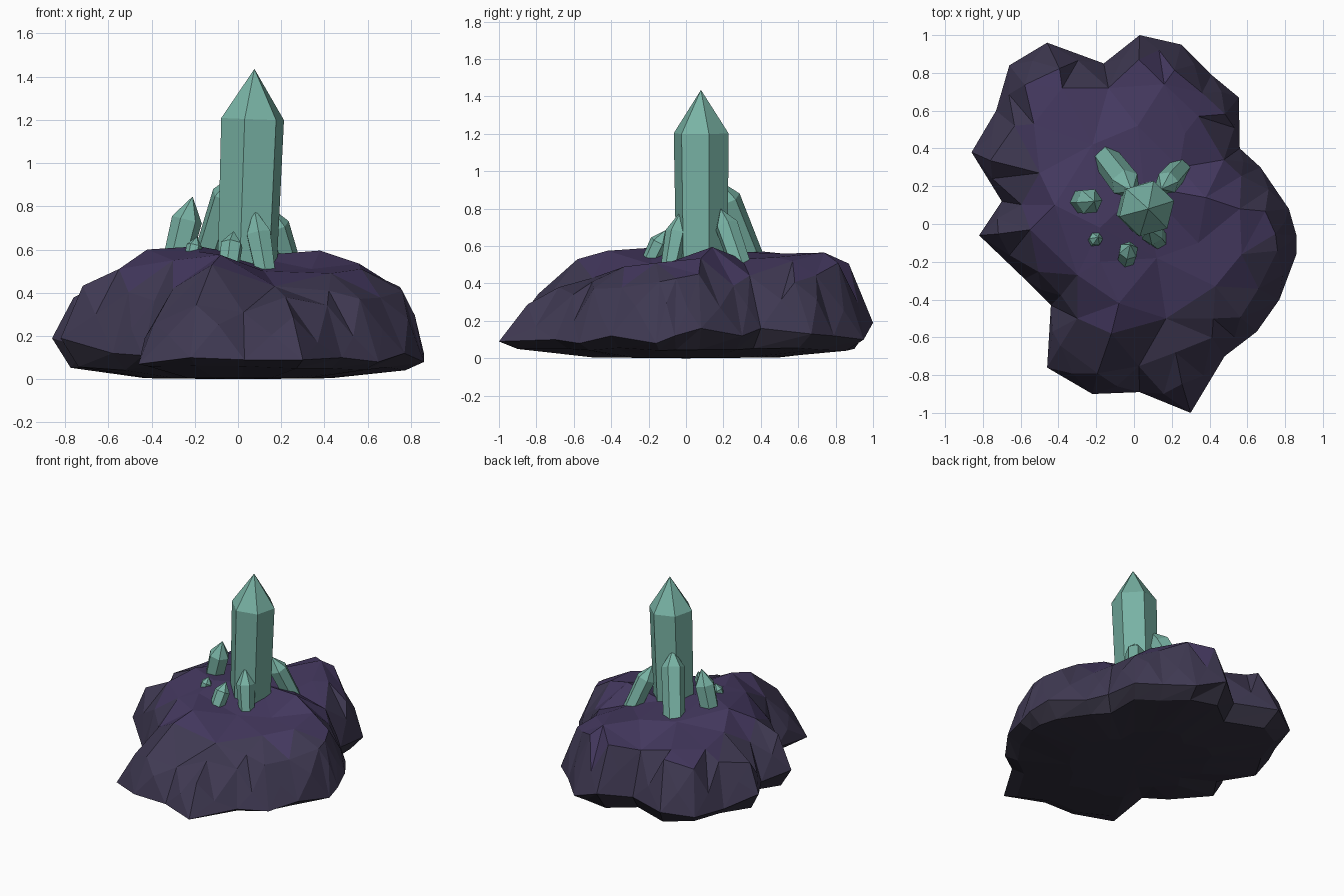
import bpy, bmesh, math, random
from mathutils import Vector
from mathutils.geometry import delaunay_2d_cdt

if "Cube" in bpy.data.objects:
    bpy.data.objects.remove(bpy.data.objects["Cube"])

random.seed(7)


def material(name, rgb):
    m = bpy.data.materials.new(name)
    m.diffuse_color = (*rgb, 1)
    m.use_nodes = True
    m.node_tree.nodes["Principled BSDF"].inputs["Base Color"].default_value = m.diffuse_color
    return m


def add_object(name, bm, mats):
    me = bpy.data.meshes.new(name)
    bmesh.ops.recalc_face_normals(bm, faces=bm.faces)
    bm.to_mesh(me)
    bm.free()
    for m in mats:
        me.materials.append(m)
    ob = bpy.data.objects.new(name, me)
    bpy.context.collection.objects.link(ob)
    return ob


ROCK_TOP = material("rock_top", (0.058, 0.040, 0.115))
ROCK_SIDE = material("rock_side", (0.050, 0.041, 0.085))
ROCK_UNDER = material("rock_under", (0.034, 0.030, 0.050))
CRYSTAL = material("crystal", (0.19, 0.45, 0.375))

# rock rim: widest outline seen from above, with height
RIM = [(.86, -.06, .12), (.82, .08, .16), (.67, .30, .12), (.56, .40, .16), (.555, .67, .13),
       (.41, .79, .12), (.25, .95, .10), (.03, 1.0, .19), (-.16, .85, .16), (-.46, .96, .17),
       (-.66, .84, .14), (-.73, .60, .13), (-.86, .38, .19), (-.70, .12, .14), (-.82, -.06, .19),
       (-.58, -.29, .12), (-.44, -.43, .11), (-.46, -.76, .07), (-.22, -.90, .10),
       (.03, -.89, .09), (.30, -1.0, .09), (.48, -.70, .10), (.65, -.57, .08),
       (.77, -.40, .12), (.86, -.16, .08)]
# height of the shoulder inside each rim point
SHOULDER = [.44, .45, .40, .45, .41, .45, .50, .51, .46, .49, .43, .41, .39,
            .40, .43, .40, .35, .25, .35, .31, .28, .33, .36, .38, .42]
# rock crown: main peaks and hollows of the upper surface
CROWN = [(-.38, .72, .52), (.16, .74, .565), (.27, .48, .54), (.02, .52, .56), (-.50, .27, .51),
         (-.42, .10, .60), (-.18, -.02, .615), (-.18, -.20, .59), (.12, -.18, .50),
         (.38, .14, .595), (.56, .08, .535), (.43, -.33, .49), (.17, -.50, .43),
         (-.08, -.42, .575), (-.12, -.58, .53), (-.30, -.27, .55), (-.55, -.03, .51),
         (.22, -.68, .38), (.57, -.16, .51), (.05, .2, .57), (-.22, .42, .57),
         (-.53, .53, .49), (.34, .57, .52), (.24, .30, .53), (.34, -.10, .51),
         (-.30, -.50, .42), (.42, -.50, .41)]

n = len(RIM)
rim = [Vector(p) for p in RIM]


def jit(a):
    return random.uniform(-a, a)


def scaled(p, s, z):
    return Vector((p.x * s, p.y * s, z))


wall_low, wall_high = [], []
for i, p in enumerate(rim):
    q, j = rim[(i + 1) % n], (i + 1) % n
    z = (p.z + q.z) / 2 * .5 + (SHOULDER[i] + SHOULDER[j]) / 2 * .5
    wall_low.append(scaled((p + q) / 2, .955 + jit(.015), z + jit(.04)))
    wall_high.append(scaled(p, .865 + jit(.02), SHOULDER[i] + jit(.015)))

# upper surface: triangulated from rim, two wall bands and crown
pts = rim + wall_low + wall_high + [Vector(p) for p in CROWN]
flat, _, tris, orig, _, _ = delaunay_2d_cdt(
    [p.xy for p in pts], [(i, (i + 1) % n) for i in range(n)], [], 1, 1e-5)
bm = bmesh.new()
by_index = {}
verts = []
for i, co in enumerate(flat):
    z = pts[orig[i][0]].z if orig[i] else .15
    v = bm.verts.new((co.x, co.y, z))
    verts.append(v)
    for o in orig[i]:
        by_index[o] = v
for t in tris:
    f = bm.faces.new([verts[k] for k in t])
    f.material_index = 0 if f.calc_center_median().z > .45 else 1

# underside: two shrinking rings closed by a fan
outer = [by_index[i] for i in range(n)]
for s, z in ((.9, .045), (.5, .005)):
    inner = [bm.verts.new(scaled(p, s, z + random.uniform(-.005, .02) * (s > .6))) for p in rim]
    for i in range(n):
        j = (i + 1) % n
        for tri in ((outer[i], outer[j], inner[i]), (outer[j], inner[j], inner[i])):
            bm.faces.new(tri).material_index = 2
    outer = inner
hub = bm.verts.new((0, 0, 0))
for i in range(n):
    bm.faces.new((outer[i], outer[(i + 1) % n], hub)).material_index = 2
add_object("rock_base", bm, [ROCK_TOP, ROCK_SIDE, ROCK_UNDER])


# six-sided pointed crystal from base to tip
def crystal(name, base, tip, r, cap, phase=16, taper=.9):
    base, tip = Vector(base), Vector(tip)
    axis = (tip - base).normalized()
    rot = Vector((0, 0, 1)).rotation_difference(axis)
    bm = bmesh.new()

    def ring(c, rad):
        return [bm.verts.new(c + rot @ Vector((rad * math.cos(a), rad * math.sin(a), 0)))
                for a in (math.radians(phase + 60 * k) for k in range(6))]

    lo, hi = ring(base - axis * .06, r * taper), ring(tip - axis * cap, r)
    top = bm.verts.new(tip)
    bm.faces.new(lo)
    for i in range(6):
        j = (i + 1) % 6
        bm.faces.new((lo[i], lo[j], hi[j], hi[i]))
        bm.faces.new((hi[i], hi[j], top))
    add_object(name, bm, [CRYSTAL])


crystal("main_crystal", (.04, .085, .45), (.076, .08, 1.435), .151, .232, 16, .93)
crystal("back_left_crystal", (-.15, .35, .52), (-.01, .17, .955), .08, .12, 40)
crystal("back_right_crystal", (.24, .29, .50), (.145, .185, .80), .065, .10, 10)
crystal("front_crystal", (.13, -.085, .48), (.075, -.025, .79), .063, .12, 30, .75)
crystal("left_crystal", (-.28, .12, .56), (-.21, .12, .845), .071, .11, 5)
crystal("small_front_crystal", (-.04, -.18, .54), (-.02, -.11, .685), .053, .07, 20)
crystal("tiny_crystal", (-.215, -.09, .56), (-.19, -.07, .66), .037, .045, 0)
